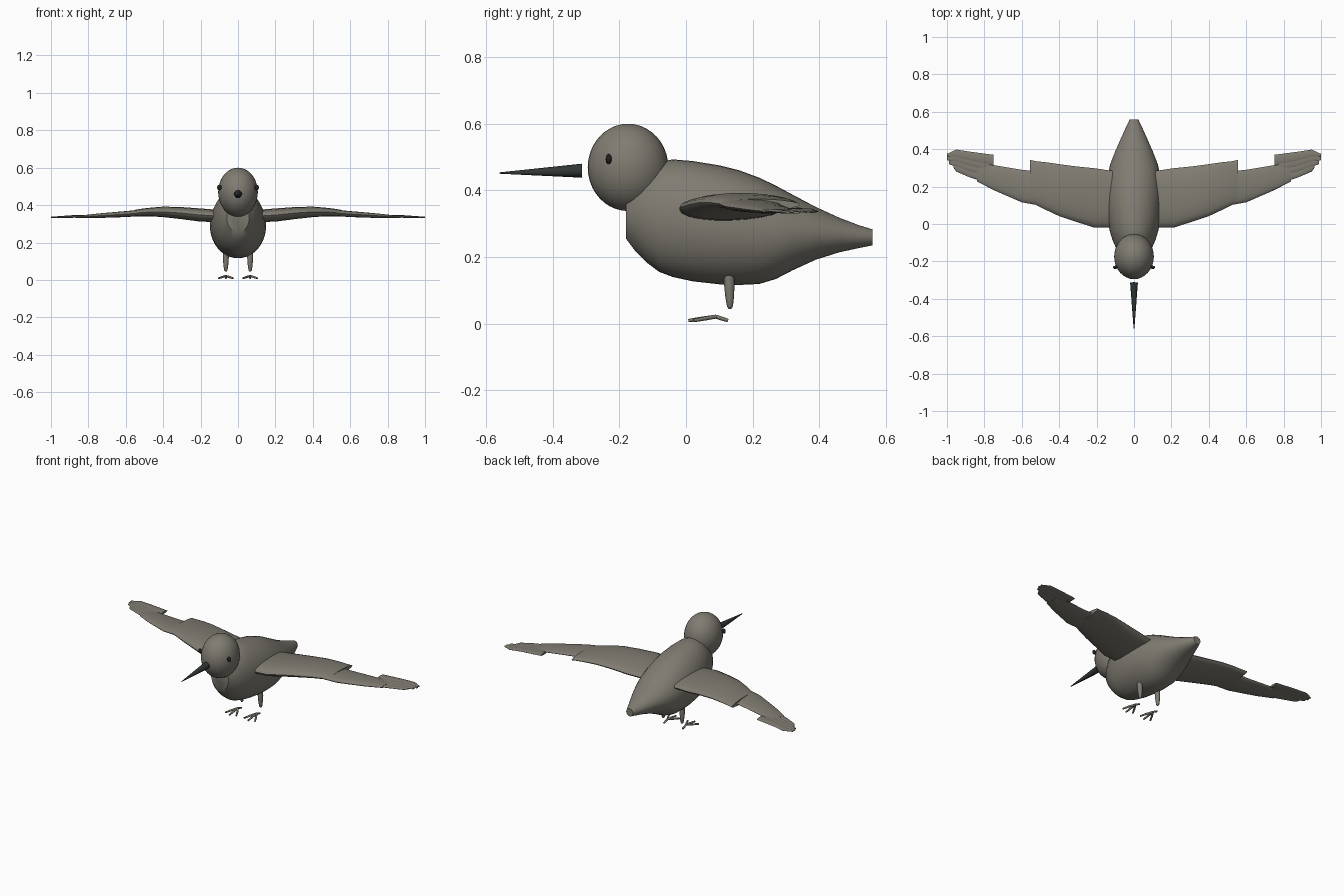
import bpy, bmesh, math
from mathutils import Vector, Matrix

if "Cube" in bpy.data.objects:
    bpy.data.objects.remove(bpy.data.objects["Cube"])


def material(name, rgb):
    m = bpy.data.materials.new(name)
    m.diffuse_color = (*rgb, 1)
    m.use_nodes = True
    m.node_tree.nodes["Principled BSDF"].inputs["Base Color"].default_value = m.diffuse_color
    return m


PLUMAGE = material("warm_grey", (0.215, 0.2, 0.168))
BEAK = material("dark_green_grey", (0.03, 0.037, 0.033))
EYE = material("near_black", (0.015, 0.015, 0.015))


def finish(name, bm, mat, angle=40):
    bmesh.ops.recalc_face_normals(bm, faces=bm.faces)
    me = bpy.data.meshes.new(name)
    bm.to_mesh(me)
    bm.free()
    ob = bpy.data.objects.new(name, me)
    bpy.context.collection.objects.link(ob)
    me.materials.append(mat)
    bpy.ops.object.select_all(action='DESELECT')
    ob.select_set(True)
    bpy.context.view_layer.objects.active = ob
    bpy.ops.object.shade_smooth_by_angle(angle=math.radians(angle))
    return ob


def loft(name, rings, mat, angle=40):
    """Skin a list of equal-length point rings and cap both ends."""
    bm = bmesh.new()
    vs = [[bm.verts.new(p) for p in r] for r in rings]
    n = len(vs[0])
    for a, b in zip(vs, vs[1:]):
        for i in range(n):
            j = (i + 1) % n
            bm.faces.new((a[i], a[j], b[j], b[i]))
    bm.faces.new(vs[0])
    bm.faces.new(vs[-1])
    return finish(name, bm, mat, angle)


def ellipsoid(name, centre, radii, mat):
    bm = bmesh.new()
    bmesh.ops.create_uvsphere(bm, u_segments=32, v_segments=20, radius=1,
                              matrix=Matrix.Translation(centre) @ Matrix.Diagonal((*radii, 1)))
    return finish(name, bm, mat, 60)


def tube(name, points, radii, mat, sides=12):
    """Round tube through points, with one radius per point."""
    pts = [Vector(p) for p in points]
    q = (pts[-1] - pts[0]).to_track_quat('Z', 'Y')
    rings = []
    for p, r in zip(pts, radii):
        rings.append([p + q @ Vector((r * math.cos(2 * math.pi * k / sides),
                                      r * math.sin(2 * math.pi * k / sides), 0))
                      for k in range(sides)])
    return loft(name, rings, mat, 60)


def wing_panel(name, side, sections):
    """Lens-shaped sections: x, leading y, trailing y, middle z, thickness."""
    rings = []
    for x, y0, y1, z, t in sections:
        ring = []
        for k in range(20):
            a = 2 * math.pi * k / 20
            u = (1 - math.cos(a)) / 2
            ring.append((side * x, y0 + (y1 - y0) * u,
                         z + t / 2 * math.sin(a) * (1.15 - 0.3 * u)))
        rings.append(ring)
    return loft(name, rings, PLUMAGE, 50)


# Body: y, bottom z, top z, half width
body = [(-0.18, 0.255, 0.41, 0.06), (-0.15, 0.215, 0.44, 0.083), (-0.12, 0.185, 0.465, 0.1),
        (-0.08, 0.155, 0.485, 0.117), (-0.04, 0.14, 0.493, 0.129), (0.02, 0.127, 0.488, 0.142),
        (0.1, 0.118, 0.475, 0.15), (0.16, 0.116, 0.46, 0.15), (0.22, 0.119, 0.438, 0.146),
        (0.27, 0.134, 0.414, 0.139), (0.32, 0.16, 0.387, 0.127), (0.39, 0.192, 0.35, 0.1),
        (0.46, 0.214, 0.318, 0.069), (0.52, 0.227, 0.295, 0.042), (0.56, 0.235, 0.283, 0.023)]
loft("body", [[(w * math.cos(2 * math.pi * k / 40), y,
                (lo + hi) / 2 + (hi - lo) / 2 * math.sin(2 * math.pi * k / 40))
               for k in range(40)] for y, lo, hi, w in body], PLUMAGE)

# Head and beak
ellipsoid("head", (0, -0.174, 0.469), (0.106, 0.121, 0.131), PLUMAGE)
tube("beak", [(0, -0.312, 0.459), (0, -0.56, 0.452)], [0.021, 0.002], BEAK, 16)

for side, tag in ((-1, "left"), (1, "right")):
    ellipsoid(tag + "_eye", (side * 0.1, -0.232, 0.494), (0.012, 0.009, 0.015), EYE)

    # Wing: arm, outer panel and overlapping tip feathers
    wing_panel(tag + "_inner_wing", side, [
        (0.09, -0.02, 0.28, 0.34, 0.066), (0.21, -0.02, 0.298, 0.348, 0.07),
        (0.31, 0.012, 0.308, 0.358, 0.064), (0.4, 0.042, 0.32, 0.364, 0.056),
        (0.47, 0.075, 0.33, 0.363, 0.046), (0.52, 0.1, 0.335, 0.36, 0.04),
        (0.555, 0.118, 0.342, 0.357, 0.034)])
    wing_panel(tag + "_outer_wing", side, [
        (0.5, 0.098, 0.28, 0.36, 0.034), (0.6, 0.116, 0.29, 0.352, 0.032),
        (0.75, 0.181, 0.315, 0.343, 0.024), (0.84, 0.228, 0.325, 0.338, 0.013)])
    for i in range(4):
        f, d = i / 3, 0.045
        wing_panel(f"{tag}_tip_feather_{i + 1}", side, [
            (0.82 - 0.07 * f, 0.23 + 0.08 * f, 0.275 + 0.095 * f, 0.338 + 0.004 * f, 0.012),
            (0.88, 0.25 + 0.085 * f, 0.25 + d + 0.092 * f, 0.338 + 0.003 * f, 0.011),
            (0.95, 0.28 + 0.075 * f, 0.28 + d + 0.073 * f, 0.335 + 0.002 * f, 0.009),
            (0.965 + 0.035 * math.sin(math.pi * min(f, 0.67) / 1.34),
             0.3 + 0.062 * f, 0.33 + 0.045 * f, 0.333 + 0.002 * f, 0.006)])

    # Leg
    x = side * 0.065
    tube(tag + "_leg", [(x, 0.13, 0.16), (x, 0.13, 0.12), (x, 0.131, 0.08),
                        (x, 0.132, 0.052), (x, 0.132, 0.044)],
         [0.015, 0.016, 0.013, 0.009, 0.004], PLUMAGE)

    # Foot: three front toes and one back toe
    toes = [(-0.038, 0.022), (0, 0.007), (0.038, 0.022), (0, 0.126)]
    for i, (dx, y) in enumerate(toes):
        mid = (x + dx * 0.55, 0.09 + (y - 0.09) * 0.5, 0.015)
        tube(f"{tag}_toe_{i + 1}", [(x, 0.09, 0.021), mid, (x + dx, y, 0.009)],
             [0.006, 0.006, 0.005], PLUMAGE, 8)
